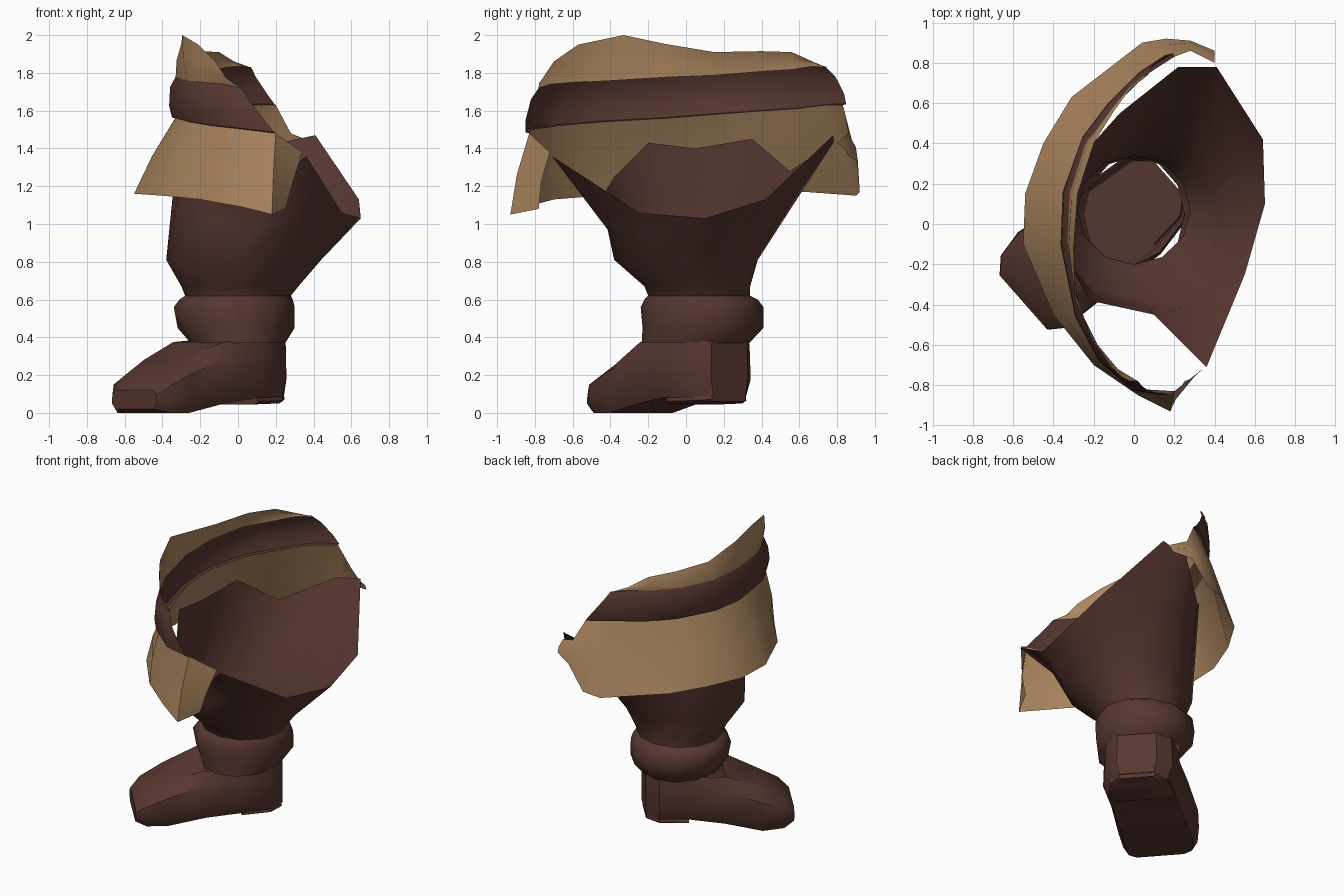
import bpy, math
from mathutils import Vector

if "Cube" in bpy.data.objects:
    bpy.data.objects.remove(bpy.data.objects["Cube"])


def material(name, col):
    m = bpy.data.materials.new(name)
    m.diffuse_color = (*col, 1)
    m.use_nodes = True
    m.node_tree.nodes["Principled BSDF"].inputs["Base Color"].default_value = m.diffuse_color
    return m


LEATHER = material("dark brown leather", (0.095, 0.038, 0.030))
TAN = material("tan leather", (0.41, 0.24, 0.115))


def loft(name, rows, mat, closed=False, caps=False, angle=45, skip=lambda i, j: False):
    """Skin a list of equally long point rows; skip leaves faces open."""
    n = len(rows[0])
    verts = [tuple(p) for r in rows for p in r]
    faces = []
    for i in range(len(rows) - 1):
        for j in range(n if closed else n - 1):
            k = (j + 1) % n
            if not skip(i, j):
                faces.append((i * n + j, i * n + k, (i + 1) * n + k, (i + 1) * n + j))
    if caps:
        faces.append(tuple(reversed(range(n))))
        faces.append(tuple(range((len(rows) - 1) * n, len(rows) * n)))
    me = bpy.data.meshes.new(name)
    me.from_pydata(verts, [], faces)
    me.materials.append(mat)
    ob = bpy.data.objects.new(name, me)
    bpy.context.collection.objects.link(ob)
    bpy.ops.object.select_all(action='DESELECT')
    ob.select_set(True)
    bpy.context.view_layer.objects.active = ob
    bpy.ops.object.shade_smooth_by_angle(angle=math.radians(angle))
    return ob


def ring(cx, cy, rx, ry, z):
    return [(cx + rx * math.cos(math.tau * i / 12),
             cy + ry * math.sin(math.tau * i / 12), z) for i in range(12)]


def between(a, b, t, bulge=0.0):
    """Row between two rows, pushed outwards in plan from the boot opening."""
    out = []
    for p, q in zip(a, b):
        v = Vector(p).lerp(Vector(q), t)
        d = Vector((v.x - 0.35, v.y, 0)).normalized()
        out.append(v + d * bulge)
    return out


# foot: cross-sections along the toe direction, open under the shaft
D, P = Vector((-0.75, -0.66, 0)), Vector((-0.66, 0.75, 0))


def section(s, t, w, bot, top, crown=.95):
    prof = [(-.85, 0), (.85, 0), (1, .3), (.98, .75), (crown, 1),
            (-crown, 1), (-.98, .75), (-1, .3)]
    return [D * s + P * (t + u * w) + Vector((0, 0, bot + v * (top - bot))) for u, v in prof]


loft("foot", [section(*a) for a in (
    (-.28, .06, .13, .09, .38), (-.2, .06, .22, .085, .385), (0, .05, .25, .08, .39),
    (.22, .07, .25, .05, .375, .8), (.46, .09, .26, .0, .28, .55),
    (.6, .08, .24, .0, .2, .6), (.67, .07, .18, .02, .12, .8))],
    LEATHER, True, True, 40, skip=lambda i, j: j == 4 and i < 3)

# heel block, open against the sole
loft("heel", [section(*a) for a in (
    (-.275, .06, .12, .06, .1), (-.2, .06, .19, .05, .1), (-.01, .06, .21, .045, .1))],
    LEATHER, True, True, 30, skip=lambda i, j: j == 4)

# rolled ankle fold
loft("ankle_fold", [ring(*a) for a in (
    (0, .05, .25, .285, .37), (-.01, .09, .31, .32, .45),
    (-.02, .085, .32, .325, .56), (-.01, .08, .3, .3, .6), (0, .07, .28, .27, .62))],
    LEATHER, True, angle=60)

# flared shaft with a slanted, wavy opening
rim = [(.65, .1, 1.03), (.64, .42, 1.13), (.41, .78, 1.47), (.22, .78, 1.43),
       (-.07, .55, 1.28), (-.25, .35, 1.45), (-.32, .05, 1.4), (-.32, -.2, 1.43),
       (-.22, -.38, 1.25), (.1, -.45, 1.13), (.36, -.71, 1.36), (.55, -.25, 1.06)]
low = ring(.03, 0, .41, .38, .81)
mid = between(low, rim, .5)
mid[10] = Vector((.33, -.42, 1.06))
loft("flared_shaft", [ring(0, .07, .28, .27, .62), ring(.01, .06, .31, .28, .67),
                      low, mid, rim], LEATHER, True)

# hanging cuff wrapped around the outer side, with shallow folds
cuff_top = [(.34, -.72, 1.38), (.2, -.83, 1.48), (.04, -.82, 1.5), (-.14, -.68, 1.52),
            (-.26, -.45, 1.54), (-.33, -.1, 1.56), (-.32, .15, 1.58), (-.22, .42, 1.6),
            (-.1, .58, 1.61), (.06, .74, 1.63), (.2, .83, 1.63), (.28, .86, 1.48),
            (.4, .8, 1.43)]
cuff_low = [(.25, -.78, 1.08), (.18, -.93, 1.05), (.02, -.85, 1.09), (-.2, -.7, 1.13),
            (-.4, -.45, 1.15), (-.55, -.1, 1.16), (-.54, .15, 1.16), (-.45, .4, 1.17),
            (-.31, .63, 1.17), (.04, .9, 1.15), (.16, .92, 1.17), (.28, .91, 1.33),
            (.4, .86, 1.36)]
cuff_mid = between(cuff_low, cuff_top, .5, .015)
cuff_dent = between(cuff_low, cuff_top, .5, -.03)
for i in (2, 8):
    cuff_mid[i] = cuff_dent[i]
loft("hanging_cuff", [cuff_low, cuff_mid, cuff_top], TAN)

# dark band above the cuff
band_low = cuff_top[1:11]
band_top = [(.02, -.78, 1.72), (-.08, -.72, 1.74), (-.18, -.6, 1.75), (-.27, -.42, 1.76),
            (-.33, -.1, 1.78), (-.32, .15, 1.79), (-.24, .4, 1.81), (-.12, .56, 1.82),
            (-.02, .67, 1.835), (.07, .74, 1.83)]
loft("cuff_band", [between(band_low, band_top, 0), between(band_low, band_top, .02, .02),
                   between(band_low, band_top, .3, .035),
                   between(band_low, band_top, .75, .03), band_top], LEATHER)

# torn collar edge above the band
collar_top = [(-.06, -.76, 1.77), (-.12, -.7, 1.86), (-.21, -.57, 1.95), (-.295, -.33, 2.0),
              (-.3, -.12, 1.955), (-.28, .15, 1.91), (-.2, .4, 1.915), (-.1, .56, 1.91),
              (-.02, .67, 1.86), (.05, .73, 1.835)]
loft("collar", [band_top, between(band_top, collar_top, .5, .01), collar_top], TAN)
